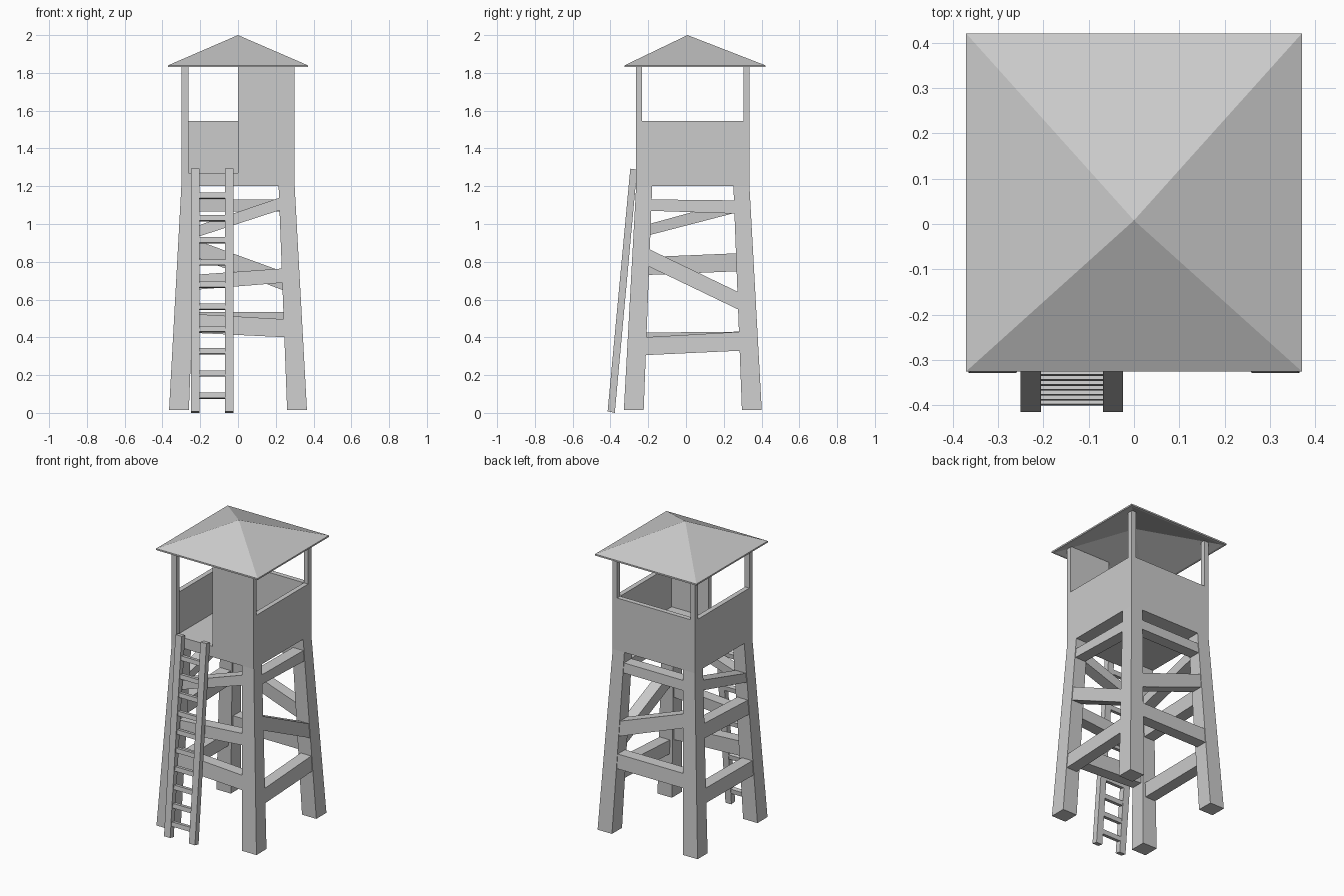
import bpy

if "Cube" in bpy.data.objects:
    bpy.data.objects.remove(bpy.data.objects["Cube"])

CY = 0.036          # centre of the tower in y
ZB, ZT = 0.015, 1.2  # foot and top of the legs


def mesh(name, verts, faces):
    me = bpy.data.meshes.new(name)
    me.from_pydata(verts, [], faces)
    me.update()
    ob = bpy.data.objects.new(name, me)
    bpy.context.collection.objects.link(ob)
    # consistent outward normals
    import bmesh
    bm = bmesh.new()
    bm.from_mesh(me)
    bmesh.ops.recalc_face_normals(bm, faces=bm.faces)
    bm.to_mesh(me)
    bm.free()
    return ob


def hexa(name, a, b):
    """Solid between two matching quads."""
    faces = [(3, 2, 1, 0), (4, 5, 6, 7)]
    faces += [(i, (i + 1) % 4, (i + 1) % 4 + 4, i + 4) for i in range(4)]
    return mesh(name, list(a) + list(b), faces)


def rect(x0, x1, y0, y1, z):
    return [(x0, y0, z), (x1, y0, z), (x1, y1, z), (x0, y1, z)]


def box(name, x0, x1, y0, y1, z0, z1):
    return hexa(name, rect(x0, x1, y0, y1, z0), rect(x0, x1, y0, y1, z1))


def outer(z):
    """Half width of the leg frame at height z."""
    return 0.365 - 0.065 * (z - ZB) / (ZT - ZB)


# Tapered, leaning legs
for sx in (-1, 1):
    for sy in (-1, 1):
        def foot(o, w, z):
            return rect(sx * o, sx * (o - w), CY + sy * o, CY + sy * (o - w), z)
        hexa("leg", foot(0.365, 0.105, ZB), foot(0.30, 0.085, ZT))

# Uneven braces: (bottom, top) at the low-coordinate end, then at the high end
braces = {
    "front": [(0.425, 0.525, 0.40, 0.495), (0.65, 0.73, 0.69, 0.765), (0.925, 0.985, 1.075, 1.14)],
    "back": [(0.44, 0.535, 0.44, 0.535), (0.83, 0.92, 0.645, 0.745), (1.065, 1.13, 1.065, 1.13)],
    "left": [(0.33, 0.425, 0.335, 0.43), (0.73, 0.825, 0.75, 0.845), (0.94, 1.00, 1.06, 1.125)],
    "right": [(0.305, 0.40, 0.33, 0.43), (0.78, 0.87, 0.54, 0.635), (1.07, 1.13, 1.055, 1.125)],
}
for side, rows in braces.items():
    s = -1 if side in ("front", "left") else 1
    for l0, l1, r0, r1 in rows:
        ends = []
        for e, z0, z1 in ((-1, l0, l1), (1, r0, r1)):
            quad = []
            for z, depth in ((z0, 0.004), (z1, 0.004), (z1, 0.08), (z0, 0.08)):
                u = e * (outer(z) - 0.08)
                v = s * (outer(z) - depth)
                quad.append((u, CY + v, z) if side in ("front", "back") else (v, CY + u, z))
            ends.append(quad)
        hexa(side + "_brace", *ends)

# Cabin: floor, parapet walls, tall front panel, corner posts
X, Y0, Y1, T = 0.30, -0.265, 0.336, 0.032
WALL, EAVE = 1.545, 1.86
box("cabin_floor", -X, X, Y0, Y1, 1.2, 1.27)
box("back_wall", -X, X, Y1 - T, Y1, 1.2, WALL)
for s in (-1, 1):
    box("side_wall", s * X, s * (X - T), Y0, Y1, 1.2, WALL)
    box("back_post", s * X, s * (X - T), Y1 - T, Y1, 1.2, EAVE)
box("front_post", -X, -X + 0.037, Y0, Y0 + T, 1.2, EAVE)
box("front_panel", 0, X, Y0, Y0 + T, 1.2, EAVE)

# Hollow pyramid roof with a thin rim
outer_low = rect(-0.37, 0.37, -0.325, 0.42, 1.83)
outer_up = rect(-0.37, 0.37, -0.325, 0.42, 1.84)
inner = rect(-0.355, 0.355, -0.31, 0.405, 1.83)
verts = outer_low + outer_up + inner + [(0, 0.008, 2.0), (0, 0.008, 1.985)]
faces = []
for i in range(4):
    j = (i + 1) % 4
    faces += [(i, j, j + 4, i + 4), (i + 4, j + 4, 12), (j, i, i + 8, j + 8), (j + 8, i + 8, 13)]
mesh("roof", verts, faces)


# Leaning ladder
def lean(z):
    """Front y of the ladder at height z."""
    return -0.415 + 0.12 * z / 1.29


for x0, x1 in ((-0.25, -0.205), (-0.068, -0.024)):
    a = [(x0, lean(0), 0.008), (x1, lean(0), 0.008), (x1, lean(0) + 0.038, 0), (x0, lean(0) + 0.038, 0)]
    b = [(x0, lean(1.29), 1.293), (x1, lean(1.29), 1.293),
         (x1, lean(1.29) + 0.036, 1.288), (x0, lean(1.29) + 0.036, 1.288)]
    hexa("ladder_rail", a, b)
for i in range(10):
    z = 0.092 + 0.1175 * i
    y = lean(z) + 0.006
    q = [(y, z - 0.013), (y + 0.028, z - 0.018), (y + 0.031, z + 0.012), (y + 0.003, z + 0.016)]
    hexa("ladder_rung", [(-0.215, *p) for p in q], [(-0.06, *p) for p in q])
